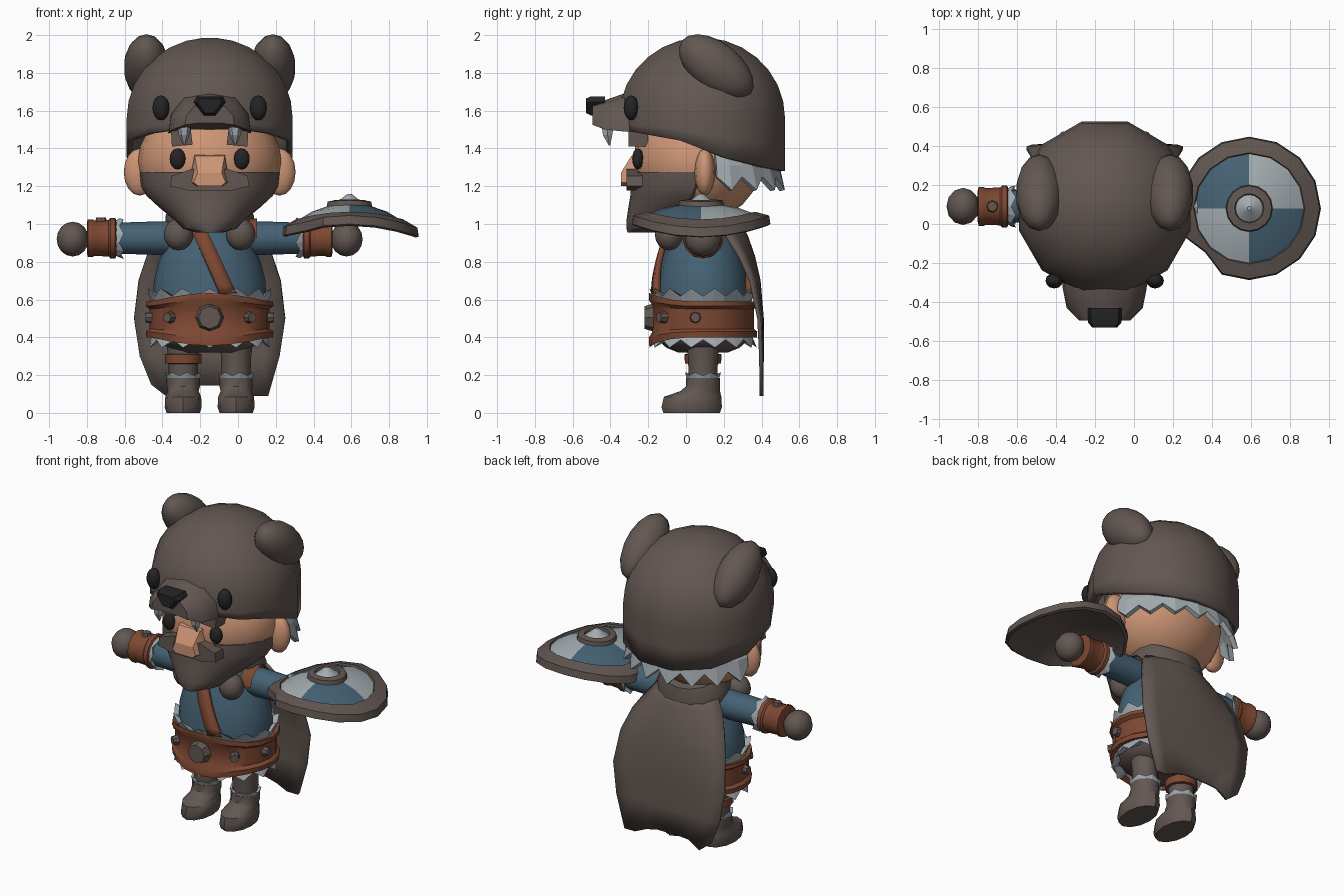
import bpy, bmesh, math
from math import sin, cos, pi, radians

if "Cube" in bpy.data.objects:
    bpy.data.objects.remove(bpy.data.objects["Cube"])

CX, CY = -0.15, 0.09          # body axis


def srgb(r, g, b):
    return tuple((c / 255 / 12.92 if c < 10 else ((c / 255 + 0.055) / 1.055) ** 2.4) for c in (r, g, b)) + (1,)


MATS = {}
for key, rgb in {"fur_brown": (98, 87, 82), "blue_cloth": (69, 98, 116), "pale_grey": (163, 172, 177),
                 "leather": (126, 72, 50), "skin": (205, 149, 117), "black": (36, 36, 37)}.items():
    MATS[key] = bpy.data.materials.new(key)
    MATS[key].diffuse_color = srgb(*rgb)


def finish(ob, mats, angle=40):
    for m in mats:
        ob.data.materials.append(MATS[m])
    if angle:
        ob.data.shade_smooth()
        ob.data.set_sharp_from_angle(angle=radians(angle))
    return ob


def loft(name, rings, mats, caps=True, closed=True, angle=40, rule=None):
    """Skin a list of equal-length point rings; rule(i, j) picks the material."""
    mats = [mats] if isinstance(mats, str) else mats
    bm = bmesh.new()
    rows = [[bm.verts.new(p) for p in r] for r in rings]
    n = len(rows[0])
    for i in range(len(rows) - 1):
        for j in range(n if closed else n - 1):
            k = (j + 1) % n
            f = bm.faces.new((rows[i][j], rows[i][k], rows[i + 1][k], rows[i + 1][j]))
            f.material_index = rule(i, j) if rule else 0
    if caps:
        bm.faces.new(rows[0])
        f = bm.faces.new(rows[-1])
        f.material_index = rule(len(rows), 0) if rule else 0
    bmesh.ops.recalc_face_normals(bm, faces=bm.faces[:])
    me = bpy.data.meshes.new(name)
    bm.to_mesh(me)
    bm.free()
    ob = bpy.data.objects.new(name, me)
    bpy.context.collection.objects.link(ob)
    return finish(ob, mats, angle)


def ring(cx, cy, z, rx, ry, n=16, off=0.0):
    return [(cx + rx * cos(off + 2 * pi * j / n), cy + ry * sin(off + 2 * pi * j / n), z) for j in range(n)]


def ball(name, loc, size, mat, rot=(0, 0, 0), seg=12, rings=8):
    bpy.ops.mesh.primitive_uv_sphere_add(segments=seg, ring_count=rings, radius=1, location=loc, rotation=rot)
    ob = bpy.context.object
    ob.name, ob.scale = name, size
    return finish(ob, [mat], 50)


def disc(name, loc, r, depth, mat, rot=(0, 0, 0), n=8):
    bpy.ops.mesh.primitive_cone_add(vertices=n, radius1=r, radius2=r * 0.8, depth=depth, location=loc, rotation=rot)
    ob = bpy.context.object
    ob.name = name
    return finish(ob, [mat], 0)


def fur(name, loc, rx, ry, h, flare, n, rot=(0, 0, 0)):
    """Zigzag fur trim flaring along local z."""
    base, tip, inner = ring(0, 0, 0, rx, ry, n), [], ring(0, 0, h * 0.4, rx - 0.03, ry - 0.03, n)
    for j, (x, y, z) in enumerate(ring(0, 0, h, rx + flare, ry + flare, n)):
        tip.append((x, y, z) if j % 2 else (x * 0.96, y * 0.96, h * 0.5))
    ob = loft(name, [base, tip, inner], "pale_grey", caps=False, angle=0)
    ob.location, ob.rotation_euler = loc, rot


def thicken(ob, t, offset=-1):
    m = ob.modifiers.new("thickness", 'SOLIDIFY')
    m.thickness, m.offset = t, offset


def lerp(pts, v):
    if v <= pts[0][0]:
        return pts[0][1]
    for (a, b), (c, d) in zip(pts, pts[1:]):
        if v <= c:
            return b + (d - b) * (v - a) / (c - a)
    return pts[-1][1]


# ---- torso and pelvis
RX = [(0.42, .29), (0.6, .30), (0.7, .295), (0.8, .27), (0.9, .225), (1.0, .16), (1.08, .10)]
RY = [(0.42, .25), (0.6, .25), (0.7, .24), (0.8, .22), (0.9, .19), (1.0, .15), (1.08, .10)]
loft("torso", [ring(CX, CY, z, r, lerp(RY, z)) for z, r in RX], "blue_cloth")
loft("pelvis", [ring(CX, CY, z, r, r * .88) for z, r in ((.32, .15), (.345, .22), (.39, .28), (.43, .29))], "fur_brown")

# ---- chest strap, front and back
for side, nm in ((-1, "front"), (1, "back")):
    rows = []
    for i in range(9):
        z = 0.99 - i * 0.045
        row = []
        for dx in (-.042, 0, .042):
            x = -0.217 + (0.99 - z) / 2.2 + dx
            u = min(.95, abs(x - CX) / lerp(RX, z))
            row.append((x, CY + side * (lerp(RY, z) * math.sqrt(1 - u * u) + .018), z))
        rows.append(row)
    thicken(loft("chest_strap_" + nm, rows, "leather", caps=False, closed=False), 0.03, 0)

# ---- belt, taller at the front, with buckle and studs
rows = []
for z, r in ((.41, .30), (.40, .335), (.43, .338), (.445, .318), (.55, .318), (.565, .338), (.59, .335), (.58, .30)):
    rows.append([(x, y, z + (z - .495) * .45 * max(0, (CY - y) / .28) ** 3) for x, y, z in ring(CX, CY, z, r, r * .85, 20)])
loft("belt", rows, "leather", caps=False)
fur("belt_fur_top", (CX, CY, .575), .30, .25, .085, .035, 28)
fur("belt_fur_bottom", (CX, CY, .43), .29, .25, -.085, .035, 28)
disc("buckle", (CX, -.195, .505), .075, .05, "fur_brown", (pi / 2, 0, 0))
for s in (-1, 1):
    disc("belt_stud", (CX + s * .215, -.128, .505), .032, .04, "fur_brown", (pi / 2, 0, s * .6))
    disc("belt_side_stud", (CX + s * .32, CY - .04, .505), .032, .04, "fur_brown", (0, s * pi / 2, 0))

# ---- legs and arms
for s in (-1, 1):
    x = CX + s * .14
    loft("leg", [ring(x, CY, z, r, r, 12) for z, r in ((.17, .075), (.3, .08), (.42, .095))], "fur_brown")
    loft("boot", [ring(x, cy, z, rx, ry, 12) for z, cy, rx, ry in
                  ((0, .03, .088, .15), (.03, .03, .098, .16), (.085, .035, .095, .152),
                   (.115, .075, .082, .105), (.14, .09, .088, .09), (.185, .09, .088, .09))], "fur_brown")
    fur("boot_fur", (x, CY, .18), .085, .085, .035, .012, 14)

    ry = (0, s * pi / 2, 0)
    arm = loft("sleeve", [ring(0, 0, z, r, r, 12) for z, r in ((.05, .09), (.3, .088), (.49, .082))], "blue_cloth")
    cuff = loft("cuff", [ring(0, 0, z, r, r, 12) for z, r in
                         ((.49, .085), (.5, .108), (.525, .108), (.535, .097), (.61, .094), (.62, .1), (.645, .1), (.65, .08))], "leather")
    for ob in (arm, cuff):
        ob.location, ob.rotation_euler = (CX, CY, .925), ry
    fur("sleeve_fur", (CX + s * .5, CY, .925), .092, .092, -.045, .018, 14, ry)
    ball("hand", (CX + s * .725, CY, .92), (.085, .095, .092), "fur_brown")
    disc("cuff_button", (CX + s * .575, CY, 1.022), .032, .025, "fur_brown")
loft("leg_strap", [ring(CX - .14, CY, z, r, r, 12) for z, r in ((.26, .08), (.262, .096), (.31, .098), (.312, .08))], "leather")

# ---- cape, collar and clasps
rows = []
for z, hw, y, k in ((1.03, .19, .27, .10), (.93, .27, .32, .10), (.83, .33, .355, .07), (.7, .375, .385, .04),
                    (.5, .40, .402, .015), (.3, .37, .402, .005), (.12, .31, .4, 0)):
    rows.append([(CX + hw * u / 4, y - k * (u / 4) ** 2,
                  z + ((.03, -.03, .02, .025, .025, .025, .005, -.03, -.03)[u + 4] if z < .2 else 0)) for u in range(-4, 5)])
thicken(loft("cape", rows, "fur_brown", caps=False, closed=False), .02, 0)
rows = [[(x, y, z - .4 * (y - .13)) for x, y, z in ring(CX, .13, z, rx, ry)] for z, rx, ry in
        ((1.0, .15, .13), (.98, .23, .18), (1.04, .235, .185), (1.12, .2, .17), (1.12, .15, .13))]
loft("collar", rows, "fur_brown", caps=False)
for s in (-1, 1):
    ball("cape_clasp", (CX + s * .165, -.09, .945), (.078, .075, .085), "fur_brown")
loft("shoulder_strap", [[(.07 + dx, CY + .1 * cos(a), .925 + .105 * sin(a)) for a in
     [pi * t / 6 for t in range(7)]] for dx in (-.05, .03)], "leather", caps=False, closed=False)

# ---- head and face
ball("head", (CX, .06, 1.33), (.38, .34, .32), "skin", seg=20, rings=12)
for s in (-1, 1):
    ball("ear", (CX + s * .37, .1, 1.275), (.085, .055, .125), "skin")
    ball("eye", (CX + s * .17, -.255, 1.345), (.042, .03, .056), "black")
    loft("eyebrow", [[(CX + s * x, y, z) for x, z in ((.09, 1.42), (.2, 1.41), (.205, 1.5), (.1, 1.5))]
                     for y in (-.2, -.29, -.305)], "fur_brown", angle=0)
loft("nose", [[(CX + dx * w, y, z) for dx, z in ((-1, 1.22), (-.7, 1.2), (.7, 1.2), (1, 1.22), (.75, zt), (-.75, zt))]
              for y, w, zt in ((-.2, .11, 1.38), (-.29, .105, 1.36), (-.345, .085, 1.27))], "skin", angle=30)


# ---- beard: rounded front, flat back
def beard_ring(z, cy, rx, ry):
    pts = [(CX + rx * cos(pi * j / 14), cy - ry * sin(pi * j / 14), z) for j in range(15)]
    return pts + [(CX - rx * .7, cy + .06, z), (CX + rx * .7, cy + .06, z)]


loft("beard", [beard_ring(*v) for v in ((1.275, .06, .372, .345), (1.2, .05, .362, .345), (1.15, .03, .335, .325),
                                       (1.09, -.02, .27, .285), (1.02, -.1, .185, .215),
                                       (.975, -.16, .14, .155), (.955, -.2, .07, .11))], "fur_brown")
loft("moustache", [[(CX + x, y, z) for x, z in ((-.21, 1.2), (-.12, 1.178), (.12, 1.178), (.21, 1.2),
                    (.2, 1.255), (.1, 1.29), (-.1, 1.29), (-.2, 1.255))] for y in (-.18, -.285, -.315)], "fur_brown", angle=30)

# ---- hair tufts around the back
rows = [[], [], []]
for j in range(17):
    a = radians(12 + 156 * j / 16)
    low = j % 2
    for row, r, z in zip(rows, (.38, .42, .455 if low else .425), (1.38, 1.31, 1.18 if low else 1.25)):
        row.append((CX + r * cos(a), .075 + r * sin(a), z))
thicken(loft("hair", rows, "pale_grey", caps=False, closed=False, angle=0), .03)

# ---- bear hood
EDGE = [(-.36, 1.51), (-.2, 1.47), (.1, 1.42), (.22, 1.34), (.52, 1.28)]
rows = []
for t in (0, .5, 1):
    rows.append([(x, y, lerp(EDGE, y) * (1 - t) + 1.56 * t) for x, y, _ in ring(CX, .085, 0, .455, .455, 12, pi / 12)])
for i in range(1, 8):
    a = radians(12.3 * i)
    rows.append(ring(CX, .085, 1.56 + .427 * sin(a), .455 * cos(a), .455 * cos(a), 12, pi / 12))
hood = loft("hood", rows, "fur_brown", caps=False, angle=50)
bm = bmesh.new()
bm.from_mesh(hood.data)
bmesh.ops.holes_fill(bm, edges=[e for e in bm.edges if e.is_boundary and e.verts[0].co.z > 1.9])
bm.to_mesh(hood.data)
bm.free()
thicken(hood, .035)

SNOUT = ((-1, 0), (-.95, .45), (-.62, .9), (0, 1), (.62, .9), (.95, .45), (1, 0), (.5, .08), (-.5, .08))
loft("snout", [[(CX + u * w, y, zb + v * h) for u, v in SNOUT] for y, w, zb, h in
               ((-.2, .22, 1.48, .23), (-.33, .215, 1.49, .2), (-.43, .195, 1.5, .155), (-.495, .13, 1.525, .11))],
     "fur_brown", angle=45)
loft("hood_nose", [[(CX + u * k, y, 1.63 + v * k) for u, v in ((-.03, -.055), (.03, -.055), (.085, .015), (.07, .045),
                    (-.07, .045), (-.085, .015))] for y, k in ((-.43, 1), (-.505, 1), (-.53, .75))], "black")
for s in (-1, 1):
    ball("hood_ear", (CX + s * .335, .16, 1.83), (.12, .23, .13), "fur_brown", (radians(-38), 0, 0), 14, 10)
    ball("hood_eye", (CX + s * .258, -.29, 1.615), (.045, .04, .066), "black")
    loft("fang", [ring(CX + s * .135, -.415 + dy, z, r, r, 6) for z, r, dy in
                  ((1.53, .038, 0), (1.47, .028, 0), (1.415, .004, .01))], "pale_grey", angle=0)

# ---- round shield, bent downwards along x, with quartered colours
SX, SY = .59, .08
rows = []
for r, z in ((.05, 1.06), (.28, 1.01), (.35, .99), (.367, 1.0), (.36, 1.045), (.285, 1.065), (.28, 1.055), (.2, 1.085),
             (.12, 1.1), (.115, 1.125), (.075, 1.13), (.07, 1.115), (.01, 1.16)):
    row = []
    for j, (x, y, _) in enumerate(ring(0, 0, 0, r, r)):
        k = .87 if j == 10 and r > .3 else 1      # chipped rim
        row.append((SX + x * k, SY + y * k, z - .5 * x * x))
    rows.append(row)


def shield_colour(i, j):
    if 6 <= i <= 7:
        return 1 if (j // 4) % 2 else 2
    return 2 if i >= 11 else 0


loft("shield", rows, ["fur_brown", "blue_cloth", "pale_grey"], angle=25, rule=shield_colour)

for m in bpy.data.materials:
    if m.users and not m.is_grease_pencil:
        m.use_nodes = True
        m.node_tree.nodes["Principled BSDF"].inputs["Base Color"].default_value = m.diffuse_color
